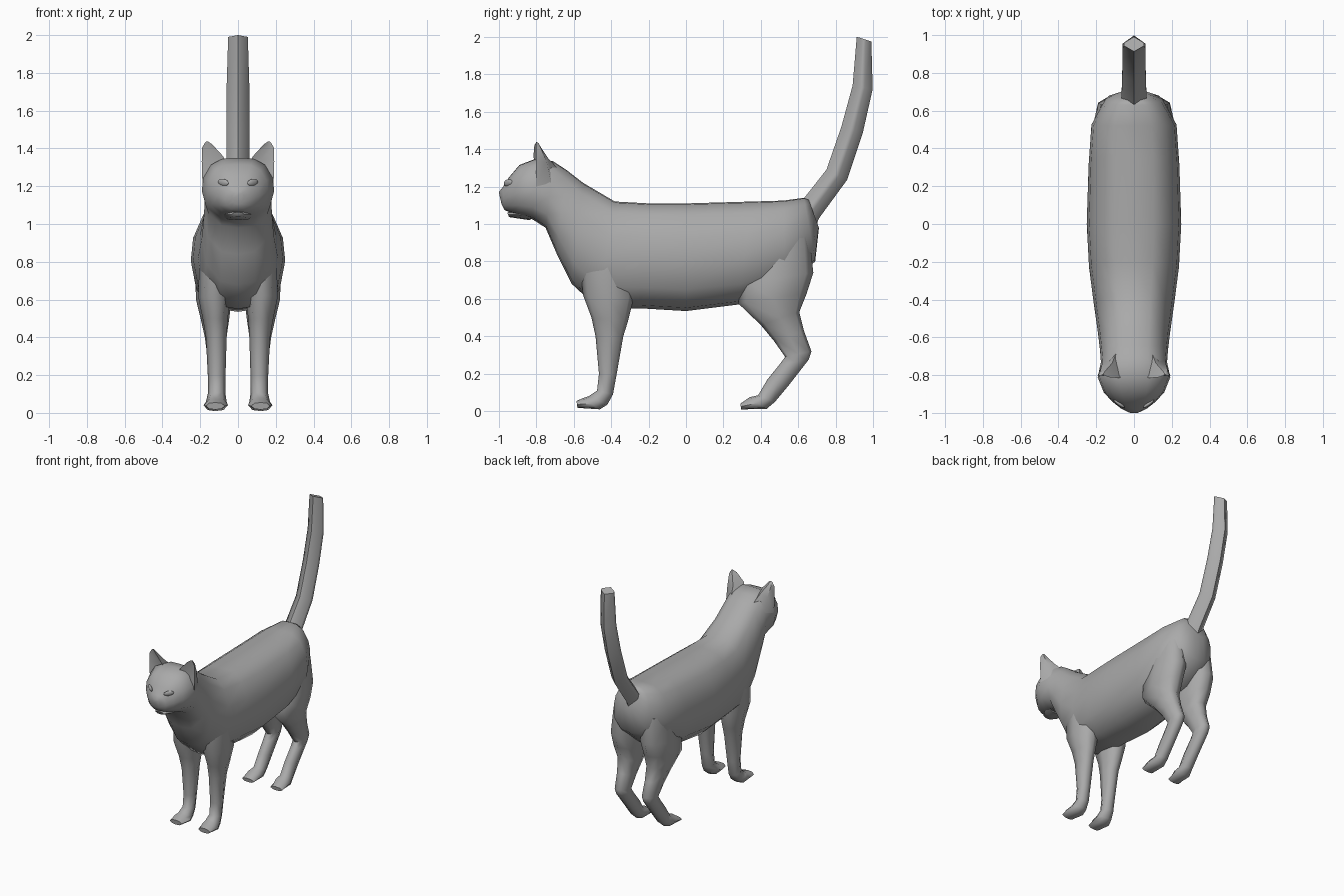
import bpy, bmesh, math
from mathutils import Vector
from mathutils.bvhtree import BVHTree

grey = bpy.data.materials.new("warm_grey")
grey.diffuse_color = (0.4, 0.4, 0.4, 1)

# Half profiles: (sideways fraction, fraction from lower to upper edge)
TORSO = [(0, 1), (.42, .99), (.74, .89), (.95, .68), (1, .47), (.88, .2), (.48, .03), (0, 0)]
LIMB = [(0, 1), (.65, .9), (1, .5), (.65, .1), (0, 0)]
TAIL = [(0, 1), (1, .62), (1, .4), (0, 0)]


def finish(name, bm, angle=60):
    bmesh.ops.recalc_face_normals(bm, faces=bm.faces)
    mesh = bpy.data.meshes.new(name)
    bm.to_mesh(mesh)
    bm.free()
    obj = bpy.data.objects.new(name, mesh)
    bpy.context.collection.objects.link(obj)
    mesh.materials.append(grey)
    bpy.ops.object.select_all(action='DESELECT')
    obj.select_set(True)
    bpy.context.view_layer.objects.active = obj
    bpy.ops.object.shade_smooth_by_angle(angle=math.radians(angle))
    return obj


def skin(name, rings, angle=60):
    """Join point rings into a closed tube."""
    bm = bmesh.new()
    loops = [[bm.verts.new(p) for p in ring] for ring in rings]
    n = len(loops[0])
    for a, b in zip(loops, loops[1:]):
        for i in range(n):
            j = (i + 1) % n
            bm.faces.new((a[i], a[j], b[j], b[i]))
    bm.faces.new(loops[0])
    bm.faces.new(loops[-1][::-1])
    return finish(name, bm, angle)


def loft(name, profile, stations, side=1):
    """Each station: upper y, z, lower y, z, half width, centre x."""
    full = profile + [(-s, t) for s, t in profile[-2:0:-1]]
    rings = []
    for ty, tz, by, bz, hw, cx in stations:
        rings.append([(side * (cx + s * hw), by + (ty - by) * t, bz + (tz - bz) * t)
                      for s, t in full])
    return skin(name, rings)


# Torso, neck and head in one skin
body = loft("body", TORSO, [
    (.655, 1.13, .71, .98, .08, 0),
    (.63, 1.14, .69, .80, .15, 0),
    (.52, 1.125, .53, .66, .225, 0),
    (.35, 1.12, .28, .57, .24, 0),
    (.0, 1.11, .0, .535, .25, 0),
    (-.2, 1.11, -.25, .55, .238, 0),
    (-.38, 1.12, -.47, .55, .212, 0),
    (-.55, 1.22, -.61, .68, .19, 0),
    (-.64, 1.29, -.69, .84, .18, 0),
    (-.71, 1.335, -.75, .98, .175, 0),
    (-.80, 1.35, -.82, 1.025, .192, 0),
    (-.89, 1.315, -.89, 1.045, .16, 0),
    (-.945, 1.25, -.935, 1.06, .115, 0),
    (-.98, 1.195, -.97, 1.075, .07, 0),
    (-1.0, 1.17, -.985, 1.105, .03, 0)])

# Upright tail
loft("tail", TAIL, [
    (.58, 1.08, .68, .95, .07, 0),
    (.64, 1.15, .71, 1.03, .066, 0),
    (.75, 1.29, .86, 1.235, .062, 0),
    (.83, 1.52, .945, 1.49, .061, 0),
    (.89, 1.74, .997, 1.72, .06, 0),
    (.912, 2.0, .99, 1.975, .052, 0)])

# Lower jaw
loft("lower_jaw", LIMB, [
    (-.83, 1.07, -.83, 1.02, .085, 0),
    (-.90, 1.07, -.90, 1.03, .07, 0),
    (-.955, 1.062, -.945, 1.037, .035, 0)])

front_leg = [
    (-.57, .82, -.27, .82, .09, .115),
    (-.55, .62, -.28, .60, .085, .125),
    (-.505, .50, -.31, .48, .065, .12),
    (-.483, .40, -.335, .40, .055, .115),
    (-.465, .20, -.37, .20, .047, .113),
    (-.475, .11, -.39, .09, .047, .113),
    (-.52, .08, -.42, .035, .055, .115),
    (-.55, .07, -.46, .01, .065, .118),
    (-.585, .055, -.58, .018, .05, .12)]
hind_leg = [
    (.36, .90, .66, .93, .09, .115),
    (.29, .68, .68, .74, .10, .125),
    (.28, .575, .645, .63, .095, .128),
    (.40, .46, .605, .53, .075, .122),
    (.47, .375, .63, .43, .058, .118),
    (.53, .29, .67, .32, .048, .115),
    (.50, .25, .655, .275, .046, .115),
    (.435, .17, .55, .14, .044, .113),
    (.385, .085, .475, .05, .047, .113),
    (.34, .075, .43, .012, .058, .116),
    (.29, .04, .295, .01, .05, .12)]

tree = BVHTree.FromPolygons([v.co for v in body.data.vertices],
                            [tuple(p.vertices) for p in body.data.polygons])
for side, label in ((1, "right"), (-1, "left")):
    loft(label + "_front_leg", LIMB, front_leg, side)
    loft(label + "_hind_leg", LIMB, hind_leg, side)

    # Ear: inner edge, hollow front, outer edge and rounded back, up to a blunt tip
    ear = [[(.05, -.80, 1.30), (.12, -.80, 1.26), (.188, -.80, 1.2), (.165, -.72, 1.22), (.09, -.67, 1.28)],
           [(.08, -.815, 1.36), (.125, -.785, 1.345), (.192, -.80, 1.33), (.17, -.745, 1.335), (.115, -.735, 1.35)],
           [(.135, -.81, 1.42), (.16, -.795, 1.415), (.19, -.80, 1.405), (.178, -.775, 1.405), (.15, -.775, 1.41)],
           [(.158, -.80, 1.437), (.165, -.797, 1.437), (.173, -.80, 1.433), (.17, -.79, 1.433), (.162, -.79, 1.435)]]
    skin(label + "_ear", [[(side * x, y, z) for x, y, z in r] for r in ear], 50)

    # Almond eye pressed into the face
    hit, normal, _, _ = tree.ray_cast(Vector((side * .078, -2, 1.22)), Vector((0, 1, 0)))
    bm = bmesh.new()
    bmesh.ops.create_uvsphere(bm, u_segments=10, v_segments=6, radius=1)
    for v in bm.verts:
        x, y, z = v.co
        v.co = hit + Vector((x * .03, y * .012 + side * x * .02, z * .019 + side * x * .004))
    finish(label + "_eye", bm)
